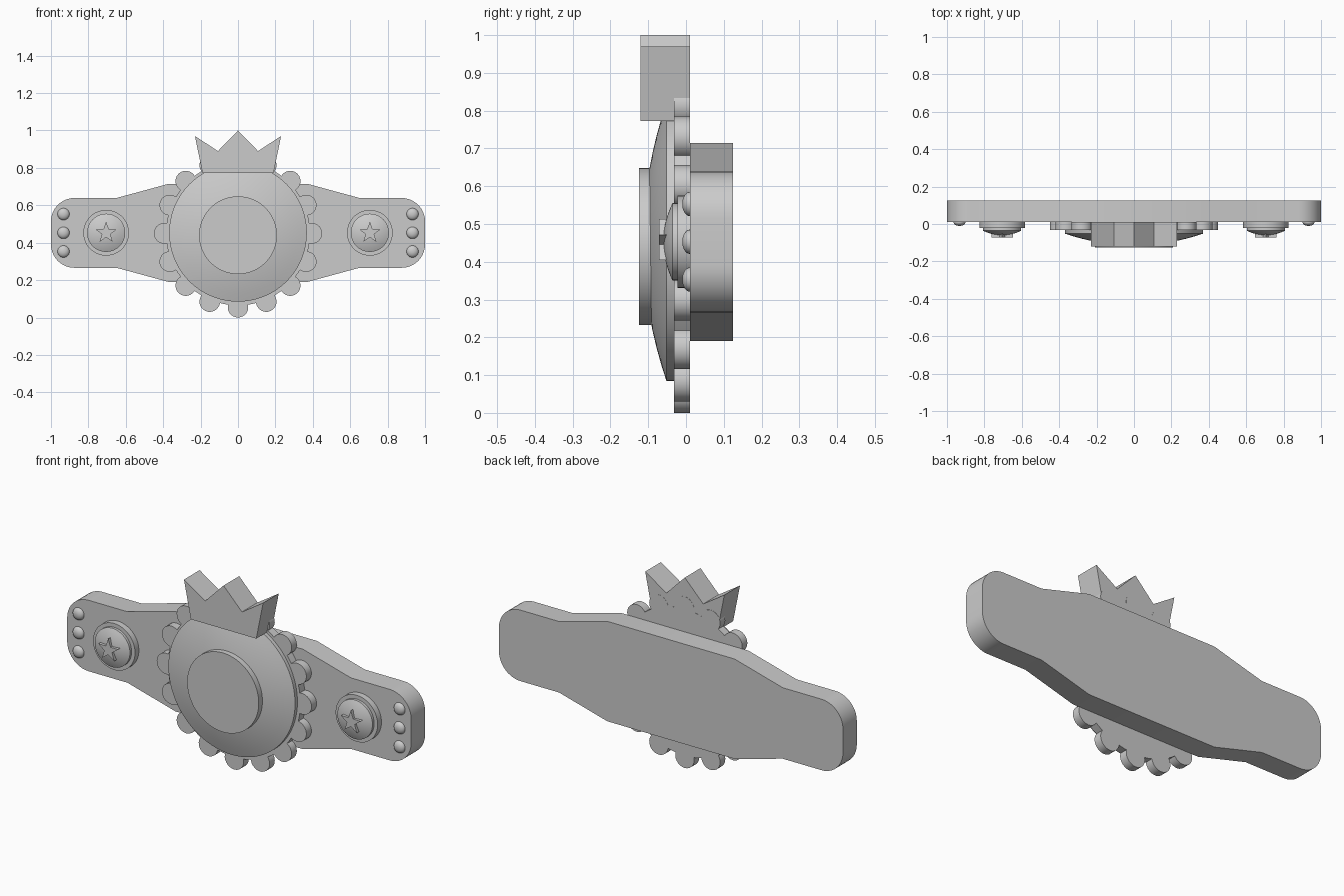
import bpy, bmesh, math
from math import sin, cos, pi, radians

if "Cube" in bpy.data.objects:
    bpy.data.objects.remove(bpy.data.objects["Cube"])

grey = bpy.data.materials.new("plain grey")
grey.diffuse_color = (0.6, 0.6, 0.6, 1)
grey.use_nodes = True
grey.node_tree.nodes["Principled BSDF"].inputs["Base Color"].default_value = grey.diffuse_color


def finish(bm, name, angle=30):
    bmesh.ops.recalc_face_normals(bm, faces=bm.faces)
    me = bpy.data.meshes.new(name)
    bm.to_mesh(me)
    bm.free()
    me.materials.append(grey)
    ob = bpy.data.objects.new(name, me)
    bpy.context.collection.objects.link(ob)
    bpy.ops.object.select_all(action='DESELECT')
    ob.select_set(True)
    bpy.context.view_layer.objects.active = ob
    bpy.ops.object.shade_smooth_by_angle(angle=radians(angle))
    return ob


def prism(name, outline, y0, y1, angle=30):
    """Extrude an x-z outline from y0 (front) to y1 (back)."""
    bm = bmesh.new()
    front = [bm.verts.new((x, y0, z)) for x, z in outline]
    back = [bm.verts.new((x, y1, z)) for x, z in outline]
    n = len(outline)
    bm.faces.new(front)
    bm.faces.new(back[::-1])
    for i in range(n):
        j = (i + 1) % n
        bm.faces.new((front[i], front[j], back[j], back[i]))
    return finish(bm, name, angle)


def lathe(name, cx, cz, profile, n=64):
    """Turn (radius, y) points around a y axis; both ends are capped."""
    bm = bmesh.new()
    rings = [[bm.verts.new((cx + r * cos(2 * pi * i / n), y, cz + r * sin(2 * pi * i / n)))
              for i in range(n)] for r, y in profile]
    for a, b in zip(rings, rings[1:]):
        for i in range(n):
            j = (i + 1) % n
            bm.faces.new((a[i], a[j], b[j], b[i]))
    bm.faces.new(rings[0])
    bm.faces.new(rings[-1])
    return finish(bm, name)


def dome(radius, y, height, inner=0.02, steps=8):
    """Curved cap profile bulging towards -y."""
    rs = [radius + (inner - radius) * i / steps for i in range(steps + 1)]
    return [(r, y - height * (1 - (r / radius) ** 2)) for r in rs]


# Strap: rounded ends, widening towards the middle
R, mid = 0.125, 0.4525
half = [(0.37, 0.2625), (0.65, 0.1865)]
half += [(1 - R + R * sin(a), 0.1865 - R + R * cos(a)) for a in [pi / 2 * i / 10 for i in range(11)]]
right = half + [(x, -z) for x, z in reversed(half)]
strap = right + [(-x, -z) for x, z in right]
prism("strap", [(x, mid + z) for x, z in strap], 0.01, 0.125, 20)

# Scalloped backing plate with sixteen round lobes
C, LOBE, BASE, CZ = 0.395, 0.055, 0.385, 0.45
limit = math.asin(LOBE / C)
scallop = []
for k in range(16):
    a0 = 2 * pi * k / 16
    scallop.append((a0 - pi / 16, BASE))
    scallop.append((a0 - limit, BASE))
    for i in range(15):
        t = -pi / 2 + pi * i / 14
        p = limit * sin(t)
        scallop.append((a0 + p, C * cos(p) + math.sqrt(max(0, LOBE ** 2 - (C * sin(p)) ** 2))))
    scallop.append((a0 + limit, BASE))
prism("scalloped_plate", [(r * cos(a), CZ + r * sin(a)) for a, r in scallop], -0.032, 0.011)

# Main domed plate and raised centre disc
lathe("domed_plate", 0, 0.453, [(0.368, -0.02)] + dome(0.368, -0.052, 0.062), 96)
lathe("centre_disc", 0, 0.44, [(0.208, -0.07), (0.208, -0.125)], 72)

# Crown on top
crown = [(-0.19, 0.772), (0.19, 0.772), (0.23, 0.97), (0.107, 0.89),
         (0, 1.0), (-0.107, 0.89), (-0.23, 0.97)]
prism("crown", crown, -0.12, 0.01)

# Side medallions, stars and studs, mirrored left and right
for s, side in ((-1, "left"), (1, "right")):
    x, z = s * 0.705, 0.453
    lathe(side + "_medallion_rim", x, z, [(0.122, 0.012), (0.122, -0.022)])
    lathe(side + "_medallion_dome", x, z, [(0.102, -0.01)] + dome(0.102, -0.036, 0.024))
    star = []
    for i in range(10):
        r, a = (0.06, 0.024)[i % 2], pi / 2 + pi * i / 5
        star.append((x + r * cos(a), z + r * sin(a)))
    prism(side + "_star", star, -0.071, -0.045)
    for i in range(3):
        arc = [pi / 2 * k / 8 for k in range(8)]
        lathe(f"{side}_stud_{i + 1}", s * 0.933, 0.353 + 0.1 * i,
              [(0.032, 0.015)] + [(0.032 * cos(a), 0.01 - 0.02 * sin(a)) for a in arc], 24)
